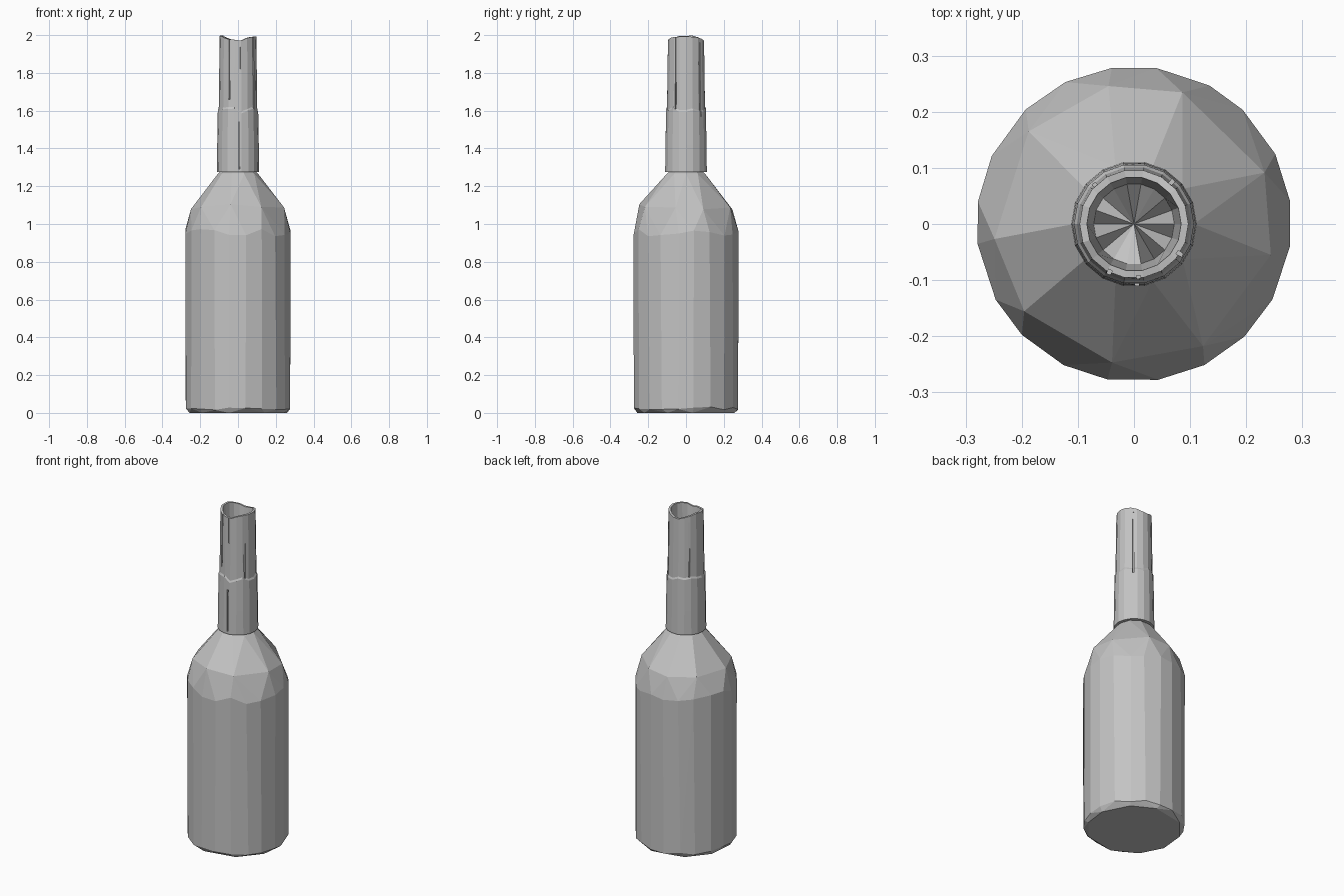
import bpy, bmesh, math, random
from mathutils import Matrix

random.seed(4)
cube = bpy.data.objects.get("Cube")
if cube:
    bpy.data.objects.remove(cube)

grey = bpy.data.materials.new("plain grey")
grey.use_nodes = True
colour = (0.55, 0.55, 0.55, 1)
grey.diffuse_color = colour
grey.node_tree.nodes["Principled BSDF"].inputs["Base Color"].default_value = colour


def finish(bm, name):
    bmesh.ops.recalc_face_normals(bm, faces=bm.faces)
    mesh = bpy.data.meshes.new(name)
    bm.to_mesh(mesh)
    bm.free()
    mesh.materials.append(grey)
    obj = bpy.data.objects.new(name, mesh)
    bpy.context.collection.objects.link(obj)
    return obj


def ring(bm, radius, height, sides, turn=0.0, wobble=0.0, sway=0.0):
    """Ring of points with uneven heights (wobble) and spacing (sway)."""
    verts = []
    for i in range(sides):
        a = (i + turn + random.uniform(-sway, sway)) * math.tau / sides
        z = height + random.uniform(-wobble, wobble)
        verts.append(bm.verts.new((radius * math.cos(a), radius * math.sin(a), z)))
    return verts


# Bottle body: coarse rings wrapped in one faceted convex skin
bm = bmesh.new()
ring(bm, 0.262, 0.0, 10, 0.3, 0.0, 0.15)        # base
ring(bm, 0.279, 0.025, 20, 0.5, 0.01, 0.1)      # lower edge
ring(bm, 0.281, 0.955, 20, 0.5, 0.02, 0.1)      # upper edge
ring(bm, 0.250, 1.09, 9, 0.6, 0.015, 0.15)      # shoulder
ring(bm, 0.107, 1.265, 10)                      # shoulder top
ring(bm, 0.085, 1.285, 10)                      # hidden under the sleeve
bmesh.ops.convex_hull(bm, input=bm.verts)
bmesh.ops.delete(bm, geom=[v for v in bm.verts if not v.link_faces], context='VERTS')
bmesh.ops.dissolve_limit(bm, angle_limit=math.radians(2), verts=bm.verts, edges=bm.edges)
finish(bm, "bottle_body")

# Neck sleeve: stepped tube with a ragged rim and a sunken hollow
SIDES = 18
profile = [(0.112, 1.275), (0.110, 1.42), (0.107, 1.60), (0.102, 1.61),
           (0.097, 1.97), (0.084, 1.97), (0.072, 1.80)]
bm = bmesh.new()
rings = [ring(bm, r, z, SIDES) for r, z in profile]
for i in range(SIDES):
    a = i * math.tau / SIDES
    lift = 0.03 * abs(math.cos(a)) - random.uniform(0, 0.008)
    step = random.uniform(-0.015, 0.015)
    for k in (4, 5):
        rings[k][i].co.z += lift
    for k in (2, 3):
        rings[k][i].co.z += step
    rings[6][i].co.z += random.uniform(-0.06, 0.06)
for low, high in zip(rings, rings[1:]):
    for i in range(SIDES):
        j = (i + 1) % SIDES
        bm.faces.new((low[i], low[j], high[j], high[i]))
bm.faces.new(rings[0])
floor = bm.verts.new((0, 0, 1.78))
for i in range(SIDES):
    bm.faces.new((rings[6][i], rings[6][(i + 1) % SIDES], floor))
sleeve = finish(bm, "neck_sleeve")

# Narrow cracks cut in the sleeve: angle, bottom, top
cracks = [(-117, 1.66, 2.1), (-87, 1.29, 1.54), (-85, 1.82, 2.1),
          (-33, 1.61, 2.1), (48, 1.57, 1.96), (135, 1.62, 1.95)]
bm = bmesh.new()
for angle, low, high in cracks:
    size = Matrix.Diagonal((0.03, 0.007, high - low, 1))
    place = Matrix.Translation((0.107, 0, (low + high) / 2))
    bmesh.ops.create_cube(bm, size=1,
                          matrix=Matrix.Rotation(math.radians(angle), 4, 'Z') @ place @ size)
cutter = finish(bm, "crack_cutter")
cutter.hide_render = True
cut = sleeve.modifiers.new("cracks", 'BOOLEAN')
cut.operation = 'DIFFERENCE'
cut.solver = 'EXACT'
cut.object = cutter
bpy.context.view_layer.objects.active = sleeve
bpy.ops.object.modifier_apply(modifier=cut.name)
bpy.data.objects.remove(cutter)
